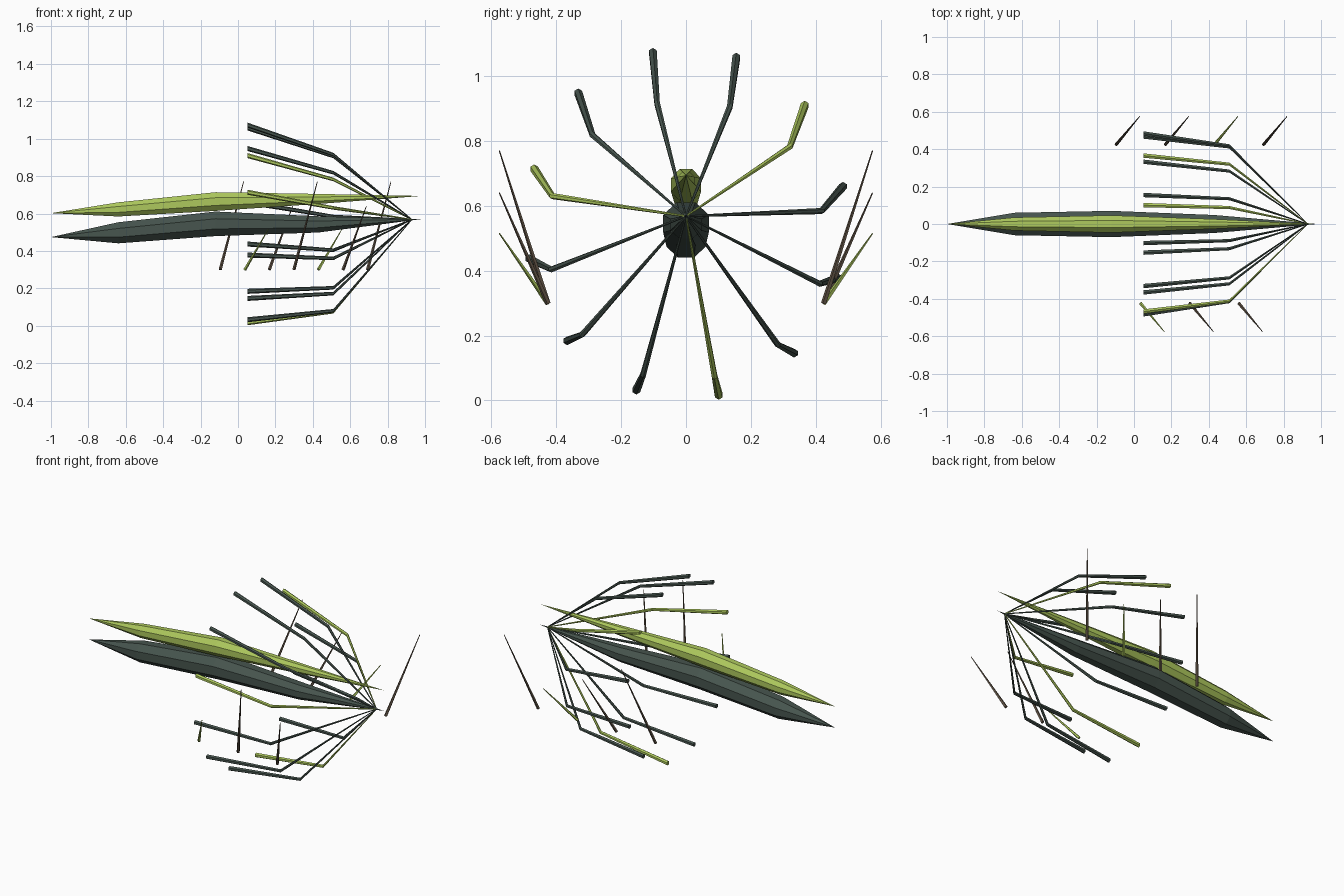
import bpy, bmesh, math
from mathutils import Vector

if "Cube" in bpy.data.objects:
    bpy.data.objects.remove(bpy.data.objects["Cube"])


def material(name, rgb):
    m = bpy.data.materials.new(name)
    m.diffuse_color = (*rgb, 1)
    m.use_nodes = True
    m.node_tree.nodes["Principled BSDF"].inputs["Base Color"].default_value = m.diffuse_color
    return m


DARK = material("dark slate green", (0.062, 0.09, 0.076))
LIME = material("lime green", (0.42, 0.58, 0.11))
BROWN = material("dull brown", (0.13, 0.095, 0.065))


def finish(name, bm, mat):
    bmesh.ops.recalc_face_normals(bm, faces=bm.faces)
    mesh = bpy.data.meshes.new(name)
    bm.to_mesh(mesh)
    bm.free()
    mesh.materials.append(mat)
    ob = bpy.data.objects.new(name, mesh)
    bpy.context.collection.objects.link(ob)
    return ob


def loft(name, rings, sides, mat, axis=None, turn=0.5):
    """Skin rings of (centre, half width, half height); zero width makes a point."""
    bm = bmesh.new()
    axis = Vector(axis or (1, 0, 0))
    side = Vector((0, 1, 0)) if abs(axis.x) > 0.9 else axis.cross((1, 0, 0)).normalized()
    up = axis.cross(side).normalized()
    loops = []
    for c, w, h in rings:
        c = Vector(c)
        if w == 0:
            loops.append([bm.verts.new(c)])
            continue
        angles = [2 * math.pi * (i + turn) / sides for i in range(sides)]
        loops.append([bm.verts.new(c + side * w * math.cos(a) + up * h * math.sin(a))
                      for a in angles])
    for a, b in zip(loops, loops[1:]):
        for i in range(sides):
            j = (i + 1) % sides
            quad = [a[i % len(a)], a[j % len(a)], b[j % len(b)], b[i % len(b)]]
            bm.faces.new(list(dict.fromkeys(quad)))
    for end in (loops[0], loops[-1]):
        if len(end) > 2:
            bm.faces.new(end)
    return finish(name, bm, mat)


# Two long spindle bodies, one above the other
loft("lower_body", [((-1, 0, 0.474), 0, 0),
                    ((-0.64, 0, 0.497), 0.065, 0.061),
                    ((-0.12, 0, 0.545), 0.076, 0.071),
                    ((0.43, 0, 0.542), 0.052, 0.047),
                    ((0.98, 0, 0.57), 0, 0)], 8, DARK)
loft("upper_body", [((-1, 0, 0.602), 0, 0),
                    ((-0.64, 0, 0.622), 0.038, 0.041),
                    ((-0.12, 0, 0.664), 0.05, 0.054),
                    ((0.43, 0, 0.678), 0.028, 0.029),
                    ((0.98, 0, 0.694), 0, 0)], 8, LIME)

# Tentacles fan out from one root: bend (y, z), tip (y, z), colour
ROOT = Vector((0.93, 0, 0.568))
TENTACLES = [
    (-0.089, 0.915, -0.102, 1.073, DARK), (0.135, 0.905, 0.155, 1.058, DARK),
    (0.320, 0.782, 0.366, 0.910, LIME), (0.418, 0.584, 0.484, 0.660, DARK),
    (0.412, 0.360, 0.468, 0.378, DARK), (0.283, 0.172, 0.333, 0.146, DARK),
    (0.088, 0.075, 0.101, 0.016, LIME), (-0.132, 0.080, -0.153, 0.032, DARK),
    (-0.320, 0.203, -0.366, 0.184, DARK), (-0.415, 0.404, -0.483, 0.437, DARK),
    (-0.412, 0.630, -0.468, 0.714, LIME), (-0.288, 0.818, -0.332, 0.948, DARK),
]
for n, (by, bz, ty, tz, mat) in enumerate(TENTACLES, 1):
    loft(f"tentacle_{n}", [(ROOT, 0.003, 0.003),
                           ((0.51, by, bz), 0.0095, 0.0095),
                           ((0.05, ty, tz), 0.0135, 0.0135)], 6, mat)

# Leaning spines, alternating between the two sides in three heights
SPINES = [(0.77, BROWN), (0.515, LIME), (0.64, BROWN), (0.77, BROWN),
          (0.515, LIME), (0.64, BROWN), (0.77, BROWN)]
for n, (top, mat) in enumerate(SPINES):
    s = 1 if n % 2 == 0 else -1
    base = Vector((-0.095 + 0.1313 * n, 0.425 * s, 0.3))
    tip = base + Vector((0.125, 0.15 * s, top - 0.3))
    loft(f"spine_{n + 1}", [(base, 0.009, 0.009), (tip, 0.002, 0.002)],
         5, mat, axis=(tip - base).normalized())
